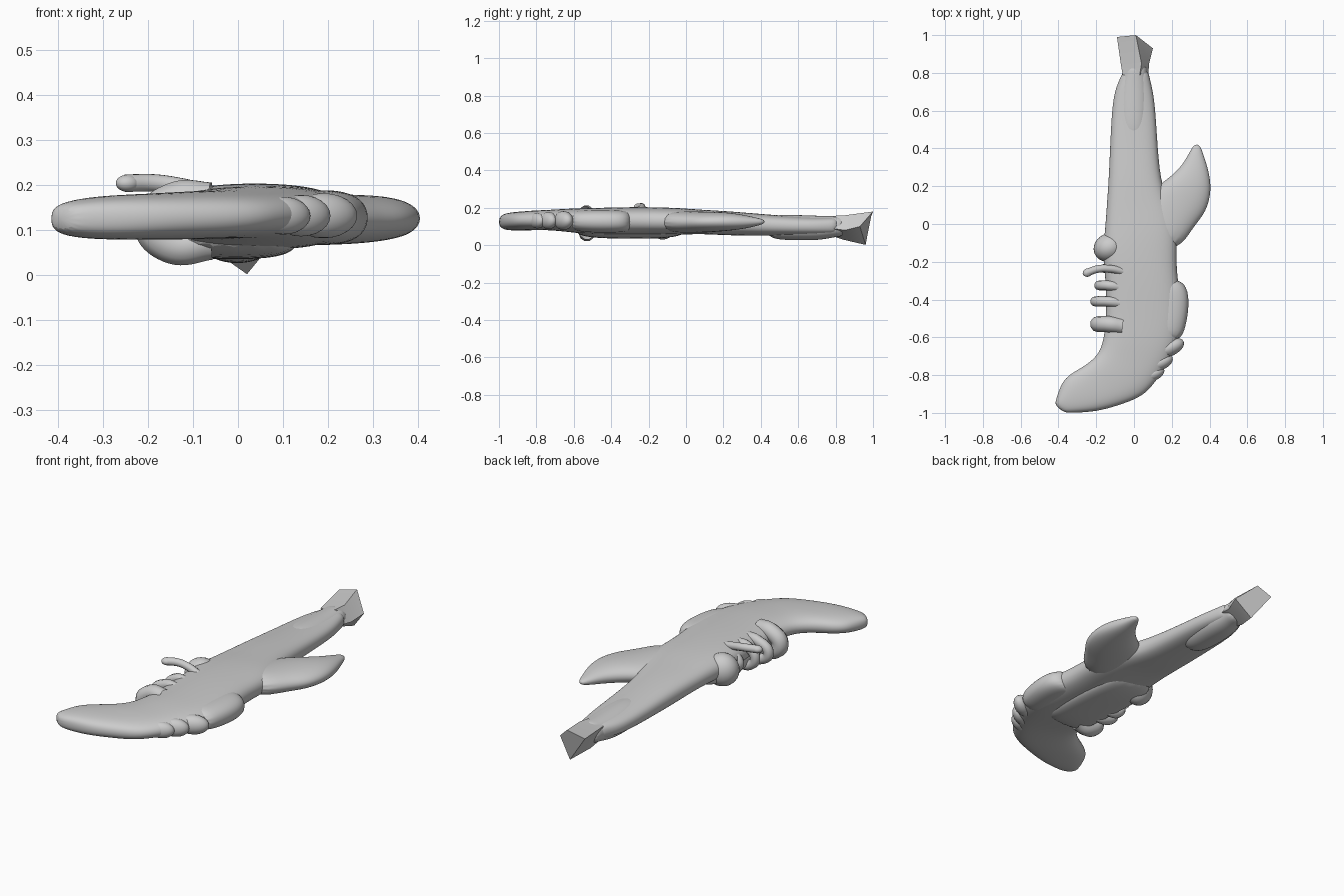
import bpy, bmesh, math
from mathutils import Vector

if "Cube" in bpy.data.objects:
    bpy.data.objects.remove(bpy.data.objects["Cube"])


def finish(obj, angle=50):
    bpy.ops.object.select_all(action='DESELECT')
    obj.select_set(True)
    bpy.context.view_layer.objects.active = obj
    bpy.ops.object.shade_smooth_by_angle(angle=math.radians(angle))


def loft(name, stations, power=2.6, sides=16, levels=2):
    """Skin of rounded sections: (left x, left y, right x, right y, z low, z high)."""
    bm = bmesh.new()
    rings = []
    for xl, yl, xr, yr, lo, hi in stations:
        a, b = Vector((xl, yl, 0)), Vector((xr, yr, 0))
        ring = []
        for i in range(sides):
            t = 2 * math.pi * i / sides
            c, s = math.cos(t), math.sin(t)
            u = math.copysign(abs(c) ** (2 / power), c)
            w = math.copysign(abs(s) ** (2 / power), s)
            p = (a + b) / 2 + (b - a) / 2 * u
            p.z = (lo + hi) / 2 + (hi - lo) / 2 * w
            ring.append(bm.verts.new(p))
        rings.append(ring)
    for r, q in zip(rings, rings[1:]):
        for i in range(sides):
            j = (i + 1) % sides
            bm.faces.new((r[i], r[j], q[j], q[i]))
    bm.faces.new(rings[0])
    bm.faces.new(rings[-1])
    bmesh.ops.recalc_face_normals(bm, faces=bm.faces)
    me = bpy.data.meshes.new(name)
    bm.to_mesh(me)
    bm.free()
    obj = bpy.data.objects.new(name, me)
    bpy.context.collection.objects.link(obj)
    if levels:
        m = obj.modifiers.new("smooth", 'SUBSURF')
        m.levels = m.render_levels = levels
    finish(obj)
    return obj


def ellipsoid(name, loc, size, turn=0):
    bpy.ops.mesh.primitive_uv_sphere_add(segments=24, ring_count=12, location=loc,
                                         rotation=(0, 0, math.radians(turn)))
    obj = bpy.context.object
    obj.name = name
    obj.scale = size
    finish(obj)


def tube(name, pts, radius):
    cu = bpy.data.curves.new(name, 'CURVE')
    cu.dimensions = '3D'
    cu.bevel_depth = radius
    cu.bevel_resolution = 3
    sp = cu.splines.new('BEZIER')
    sp.bezier_points.add(len(pts) - 1)
    for bp, p in zip(sp.bezier_points, pts):
        bp.co = p
        bp.handle_left_type = bp.handle_right_type = 'AUTO'
    obj = bpy.data.objects.new(name, cu)
    bpy.context.collection.objects.link(obj)
    bpy.ops.object.select_all(action='DESELECT')
    obj.select_set(True)
    bpy.context.view_layer.objects.active = obj
    bpy.ops.object.convert(target='MESH')
    finish(bpy.context.object)


# Barrel, frame and swept grip in one flowing skin
loft("body", [
    (-.055, .82, .075, .82, .06, .15),
    (-.075, .77, .085, .77, .055, .15),
    (-.112, .69, .11, .67, .05, .15),
    (-.125, .50, .123, .48, .05, .16),
    (-.135, .25, .14, .22, .05, .183),
    (-.147, .10, .20, .08, .06, .19),
    (-.155, -.02, .235, -.04, .055, .20),
    (-.17, -.15, .225, -.20, .055, .205),
    (-.15, -.33, .24, -.33, .055, .205),
    (-.15, -.50, .26, -.50, .055, .20),
    (-.165, -.62, .23, -.64, .07, .197),
    (-.19, -.69, .17, -.76, .08, .19),
    (-.26, -.75, .10, -.86, .08, .187),
    (-.33, -.785, .04, -.918, .078, .183),
    (-.375, -.825, -.08, -.962, .078, .18),
    (-.395, -.87, -.20, -.995, .078, .175),
    (-.413, -.925, -.32, -1.0, .085, .165),
    (-.42, -.96, -.37, -1.0, .10, .15)])

# Rounded core set into the barrel
loft("barrel_core", [
    (-.04, .43, .04, .43, .06, .14),
    (-.085, .47, .08, .47, .028, .165),
    (-.095, .60, .09, .60, .025, .163),
    (-.085, .72, .085, .72, .025, .158),
    (-.06, .80, .07, .80, .045, .157),
    (-.06, .85, .07, .85, .045, .157)], power=2.2)

# Hooked fin beside the barrel
loft("fin", [
    (.0, -.12, .235, -.15, .065, .185),
    (.04, .08, .32, -.01, .065, .182),
    (.10, .19, .385, .06, .068, .18),
    (.18, .24, .415, .18, .075, .178),
    (.255, .31, .395, .29, .085, .165),
    (.29, .375, .37, .36, .10, .15),
    (.32, .425, .35, .42, .115, .137)], power=2.2)

# Bulge beneath the frame and the back plate
loft("under_housing", [
    (-.12, .02, .08, .0, .06, .14),
    (-.17, -.10, .12, -.10, .034, .15),
    (-.15, -.30, .14, -.30, .034, .15),
    (-.15, -.50, .14, -.50, .036, .15),
    (-.12, -.60, .10, -.60, .06, .14)], power=3)
loft("back_plate", [
    (.10, -.29, .23, -.29, .08, .17),
    (.10, -.33, .285, -.33, .068, .188),
    (.10, -.42, .295, -.43, .065, .19),
    (.08, -.54, .275, -.55, .068, .19),
    (.06, -.62, .245, -.625, .08, .18)], power=2.3)

# Stepped spurs down the back of the grip
for i, (x, y, r) in enumerate([(.19, -.655, .08), (.14, -.735, .07), (.10, -.795, .065)]):
    ellipsoid(f"spur_{i + 1}", (x, y, .132), (r, r * .55, .05 - i * .004), 25)

# Knuckle and curled finger ridges on the trigger side
ellipsoid("knuckle", (-.13, -.125, .115), (.085, .075, .085), 20)
for i, (x, y, r) in enumerate([(-.185, -.325, .026), (-.205, -.41, .027), (-.19, -.53, .043)]):
    tube(f"finger_{i + 1}", [(-.06, y - .01, .165), (-.14, y, .165), (x, y, .115),
                             (-.15, y, .068), (-.06, y, .075)], r)
tube("trigger_mount", [(-.06, -.23, .16), (-.15, -.235, .12), (-.13, -.235, .07)], .026)

# Raised trigger claw
tube("trigger", [(-.06, -.25, .18), (-.13, -.237, .197), (-.19, -.238, .205), (-.25, -.258, .204)], .02)
ellipsoid("trigger_tip", (-.245, -.257, .204), (.027, .022, .019), 20)

# Slanted faceted muzzle: four-cornered rings (right, top, left, bottom)
bm = bmesh.new()
rings = [[bm.verts.new(p) for p in ring] for ring in (
    [(.075, .78, .09), (.03, .79, .157), (-.06, .79, .14), (-.03, .78, .05)],
    [(.08, .85, .08), (.04, .85, .16), (-.07, .85, .145), (-.02, .84, .03)],
    [(.10, .93, .10), (.01, 1.0, .18), (-.09, .99, .155), (.02, .96, .002)])]
for r, q in zip(rings, rings[1:]):
    for i in range(4):
        bm.faces.new((r[i], r[(i + 1) % 4], q[(i + 1) % 4], q[i]))
bm.faces.new(rings[0])
bm.faces.new(rings[-1])
bmesh.ops.recalc_face_normals(bm, faces=bm.faces)
me = bpy.data.meshes.new("muzzle")
bm.to_mesh(me)
bm.free()
muzzle = bpy.data.objects.new("muzzle", me)
bpy.context.collection.objects.link(muzzle)
finish(muzzle, 30)
